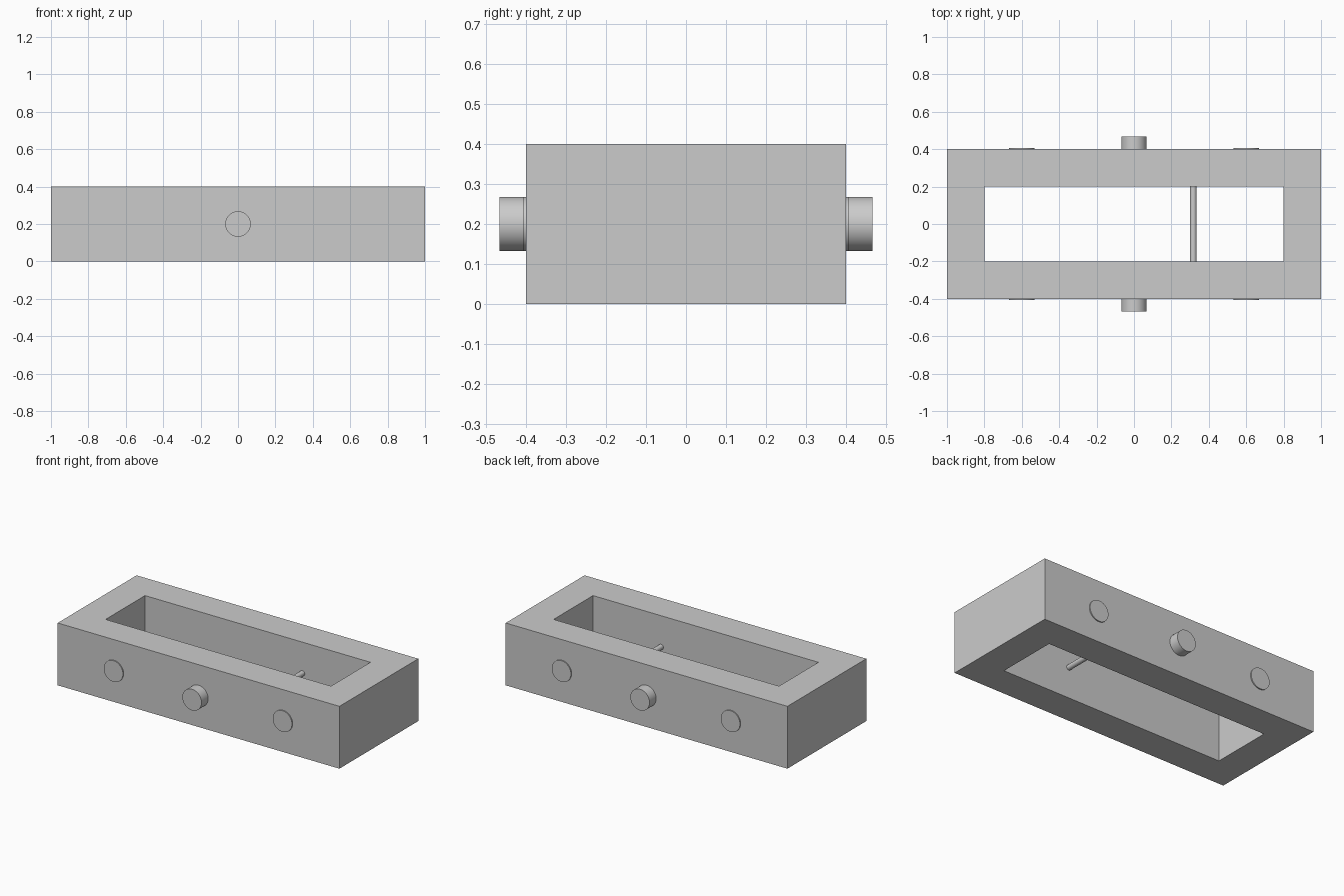
import bpy
import bmesh
from math import pi

if "Cube" in bpy.data.objects:
    bpy.data.objects.remove(bpy.data.objects["Cube"], do_unlink=True)

grey = bpy.data.materials.new("light_grey")
grey.use_nodes = True
colour = (0.6, 0.6, 0.6, 1)
grey.diffuse_color = colour
grey.node_tree.nodes["Principled BSDF"].inputs["Base Color"].default_value = colour

HEIGHT = 0.4
MID = HEIGHT / 2


def frame(name, outer, inner):
    """Rectangular ring: four corner cross-sections joined around the opening."""
    bm = bmesh.new()
    sections = []
    for sx, sy in ((1, 1), (-1, 1), (-1, -1), (1, -1)):
        sections.append([bm.verts.new((sx * size[0], sy * size[1], z))
                         for size, z in ((outer, 0), (outer, HEIGHT),
                                         (inner, HEIGHT), (inner, 0))])
    for i in range(4):
        a, b = sections[i], sections[(i + 1) % 4]
        for j in range(4):
            k = (j + 1) % 4
            bm.faces.new((a[j], b[j], b[k], a[k]))
    bmesh.ops.recalc_face_normals(bm, faces=bm.faces)
    mesh = bpy.data.meshes.new(name)
    bm.to_mesh(mesh)
    bm.free()
    obj = bpy.data.objects.new(name, mesh)
    bpy.context.collection.objects.link(obj)
    mesh.materials.append(grey)


def pin(name, x, y_start, y_end, radius):
    """Smooth cylinder lying along y at mid height."""
    bpy.ops.mesh.primitive_cylinder_add(
        vertices=64, radius=radius, depth=abs(y_end - y_start),
        location=(x, (y_start + y_end) / 2, MID), rotation=(pi / 2, 0, 0))
    obj = bpy.context.object
    obj.name = name
    obj.data.materials.append(grey)
    bpy.ops.object.shade_smooth_by_angle()


# Open frame
frame("frame", (1, 0.4), (0.8, 0.2))

# Trunnion and two shallow pads on each long side
for side, s in (("front", -1), ("back", 1)):
    pin(side + "_trunnion", 0, s * 0.4, s * 0.467, 0.068)
    pin(side + "_right_pad", -0.6, s * 0.4, s * 0.407, 0.068)
    pin(side + "_left_pad", 0.6, s * 0.4, s * 0.407, 0.068)

# Thin rod across the opening
pin("cross_rod", 0.317, -0.2, 0.2, 0.017)
